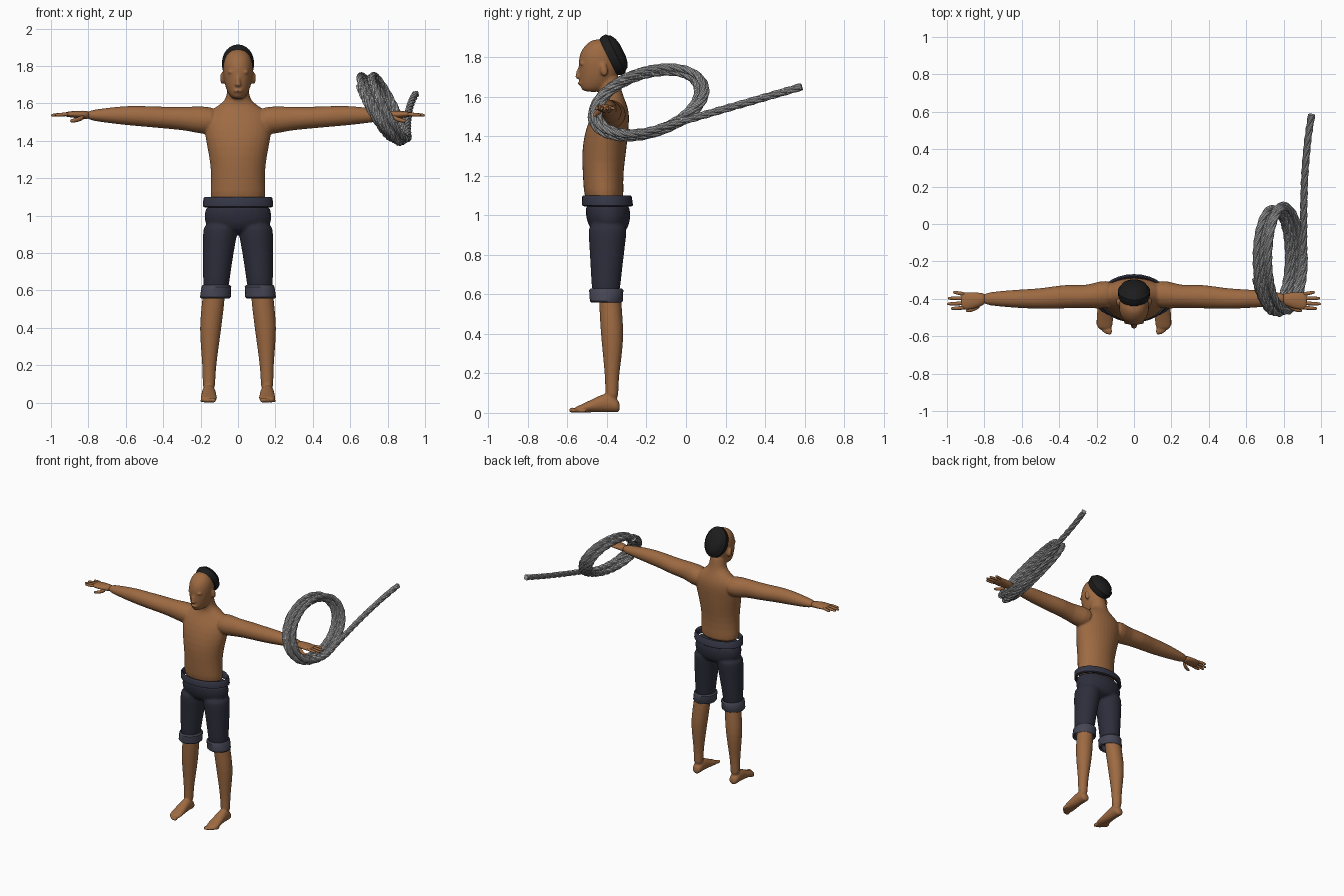
import bpy, bmesh
from math import sin, cos, pi, radians
from mathutils import Vector, Matrix

if "Cube" in bpy.data.objects:
    bpy.data.objects.remove(bpy.data.objects["Cube"])


def material(name, rgb):
    m = bpy.data.materials.new(name)
    m.use_nodes = True
    m.diffuse_color = (*rgb, 1)
    m.node_tree.nodes["Principled BSDF"].inputs["Base Color"].default_value = (*rgb, 1)
    m.node_tree.nodes["Principled BSDF"].inputs["Roughness"].default_value = 0.8
    return m


SKIN = material("skin brown", (0.34, 0.145, 0.055))
CLOTH = material("trouser navy", (0.027, 0.027, 0.045))
BAND = material("waistband navy", (0.035, 0.037, 0.06))
CUFF = material("cuff slate", (0.06, 0.06, 0.09))
HAIR = material("hair black", (0.012, 0.012, 0.012))
ROPE = material("rope grey", (0.36, 0.36, 0.36))


def loft(bm, rings, n=16, closed=False):
    """Skin rings of (centre, half axis a, half axis b) and cap the ends."""
    loops = []
    for c, a, b in rings:
        c, a, b = Vector(c), Vector(a), Vector(b)
        loops.append([bm.verts.new(c + a * cos(2 * pi * i / n) + b * sin(2 * pi * i / n))
                      for i in range(n)])
    pairs = list(zip(loops, loops[1:]))
    if closed:
        pairs.append((loops[-1], loops[0]))
    else:
        bm.faces.new(loops[0])
        bm.faces.new(loops[-1])
    for lo, hi in pairs:
        for i in range(n):
            j = (i + 1) % n
            bm.faces.new((lo[i], lo[j], hi[j], hi[i]))


def upright(rows, s=1):
    """Rows of z, x low, x high, y front, y back."""
    return [((s * (x0 + x1) / 2, (y0 + y1) / 2, z), ((x1 - x0) / 2, 0, 0), (0, (y1 - y0) / 2, 0))
            for z, x0, x1, y0, y1 in rows]


def sideways(rows, s=1):
    """Rows of x, y front, y back, z low, z high."""
    return [((s * x, (y0 + y1) / 2, (z0 + z1) / 2), (0, (y1 - y0) / 2, 0), (0, 0, (z1 - z0) / 2))
            for x, y0, y1, z0, z1 in rows]


def ball(bm, centre, radii, tilt=0):
    m = (Matrix.Translation(centre) @ Matrix.Rotation(radians(tilt), 4, 'X')
         @ Matrix.Diagonal((*radii, 1)))
    bmesh.ops.create_uvsphere(bm, u_segments=16, v_segments=10, radius=1, matrix=m)


def finish(name, bm, mat, subdivide=0, voxel=0, angle=None):
    bmesh.ops.recalc_face_normals(bm, faces=bm.faces)
    mesh = bpy.data.meshes.new(name)
    bm.to_mesh(mesh)
    bm.free()
    mesh.materials.append(mat)
    obj = bpy.data.objects.new(name, mesh)
    bpy.context.collection.objects.link(obj)
    for p in mesh.polygons:
        p.use_smooth = True
    if subdivide:
        mod = obj.modifiers.new("Round", 'SUBSURF')
        mod.levels = mod.render_levels = subdivide
    if voxel:
        mod = obj.modifiers.new("Fuse", 'REMESH')
        mod.mode, mod.voxel_size, mod.use_smooth_shade = 'VOXEL', voxel, True
        mod = obj.modifiers.new("Soften", 'SMOOTH')
        mod.factor, mod.iterations = 0.5, 4
    if angle:
        bpy.ops.object.select_all(action='DESELECT')
        obj.select_set(True)
        bpy.context.view_layer.objects.active = obj
        bpy.ops.object.shade_smooth_by_angle(angle=radians(angle))
    return obj


# Upper body: torso and neck, head, arms fused into one skin
bm = bmesh.new()
torso = [(1.06, .155, -.51, -.31), (1.12, .15, -.52, -.315), (1.22, .145, -.525, -.315),
         (1.32, .157, -.53, -.30), (1.42, .18, -.515, -.29), (1.50, .187, -.485, -.283),
         (1.55, .168, -.455, -.293), (1.59, .105, -.435, -.31), (1.62, .066, -.44, -.322),
         (1.66, .06, -.45, -.33), (1.73, .056, -.45, -.34)]
head = [(1.622, .028, -.52, -.42), (1.645, .05, -.537, -.38), (1.69, .07, -.542, -.345),
        (1.74, .081, -.543, -.335), (1.79, .084, -.547, -.335), (1.84, .076, -.53, -.355),
        (1.875, .052, -.495, -.39), (1.89, .022, -.465, -.42)]
for rows in (torso, head):
    loft(bm, upright([(z, -w, w, f, b) for z, w, f, b in rows]))
ball(bm, (0, -.545, 1.72), (.011, .012, .034), -14)
ball(bm, (0, -.547, 1.702), (.018, .014, .011))
ball(bm, (0, -.535, 1.668), (.026, .013, .009))
arm = [(.10, -.45, -.30, 1.44, 1.577), (.18, -.455, -.30, 1.43, 1.587), (.26, -.45, -.332, 1.452, 1.584),
       (.36, -.452, -.318, 1.462, 1.582), (.48, -.456, -.343, 1.473, 1.587),
       (.60, -.452, -.348, 1.483, 1.59), (.72, -.442, -.358, 1.498, 1.574), (.82, -.432, -.368, 1.513, 1.562)]
for s in (1, -1):
    loft(bm, sideways(arm, s))
    ball(bm, (s * .035, -.527, 1.768), (.026, .012, .007))
    ball(bm, (s * .084, -.415, 1.735), (.012, .02, .034), 10)
finish("upper_body", bm, SKIN, subdivide=1, voxel=.007)

# Hair: a tilted cap with a raised rim on the back of the head
bm = bmesh.new()
out, along = Vector((0, .89, .45)), Vector((0, -.45, .89))
cap = [(-.03, .92), (-.01, 1), (.012, 1), (.02, .9), (.034, .82), (.046, .6), (.053, .3)]
loft(bm, [(Vector((0, -.367, 1.812)) + out * d, (.086 * k, 0, 0), along * .11 * k) for d, k in cap], n=24)
finish("hair_cap", bm, HAIR, angle=40)

# Trousers: hips and both legs fused
trouser = [(.58, .05, .188, -.475, -.335), (.65, .045, .188, -.48, -.33), (.80, .022, .19, -.488, -.312),
           (.90, .003, .19, -.495, -.30), (.97, -.01, .188, -.50, -.29)]
bm = bmesh.new()
loft(bm, upright([(.90, -.12, .12, -.46, -.31), (.95, -.182, .182, -.50, -.285),
                  (1.0, -.186, .186, -.51, -.276), (1.08, -.175, .175, -.515, -.285)]))
for s in (1, -1):
    loft(bm, upright(trouser, s))
finish("trousers", bm, CLOTH, subdivide=1, voxel=.009)

# Waistband: a closed hollow hoop
bm = bmesh.new()
loft(bm, upright([(1.045, -.178, .178, -.515, -.275), (1.05, -.188, .188, -.525, -.268),
                  (1.092, -.185, .185, -.526, -.274), (1.10, -.178, .178, -.52, -.28),
                  (1.085, -.165, .165, -.51, -.292), (1.05, -.165, .165, -.51, -.292)]),
     n=28, closed=True)
finish("waistband", bm, BAND, angle=40)

shin = [(.06, .122, .188, -.41, -.34), (.12, .121, .19, -.408, -.342), (.20, .116, .191, -.412, -.337),
        (.30, .102, .2, -.422, -.322), (.40, .088, .206, -.432, -.314), (.48, .078, .2, -.437, -.32),
        (.55, .07, .192, -.44, -.324), (.64, .065, .185, -.445, -.335)]
foot = [(-.333, .025, .05), (-.355, .036, .075), (-.40, .037, .105), (-.45, .04, .08),
        (-.50, .045, .055), (-.54, .045, .036), (-.565, .036, .026)]
fingers = [(-.375, -.365, .968), (-.398, -.397, .995), (-.423, -.427, 1.0), (-.447, -.452, .98)]
for s, side in ((1, "left"), (-1, "right")):
    # Turned-up cuff
    bm = bmesh.new()
    loft(bm, upright([(.558, .045, .198, -.478, -.325), (.565, .038, .203, -.486, -.32),
                      (.62, .036, .195, -.49, -.317), (.63, .045, .188, -.482, -.325),
                      (.62, .055, .18, -.47, -.335), (.565, .055, .188, -.468, -.335)], s),
         n=20, closed=True)
    finish(side + "_cuff", bm, CUFF, angle=40)

    # Bare lower leg with foot and toes
    bm = bmesh.new()
    loft(bm, upright(shin, s))
    loft(bm, [((s * .156, y, h / 2 + .002), (w, 0, 0), (0, 0, h / 2)) for y, w, h in foot])
    for i in range(5):
        size = .014 - .0014 * i
        ball(bm, (s * (.129 + .0165 * i), -.573 + .003 * i * i, size), (size * .85, .022, size))
    finish(side + "_lower_leg", bm, SKIN, subdivide=1, voxel=.006)

    # Hand: palm, fingers and thumb
    bm = bmesh.new()
    loft(bm, sideways([(.79, -.43, -.37, 1.513, 1.562), (.83, -.445, -.366, 1.517, 1.562),
                       (.87, -.459, -.362, 1.522, 1.562), (.915, -.46, -.364, 1.527, 1.556),
                       (.925, -.45, -.37, 1.532, 1.552)], s), n=12)
    for y0, y1, tip in fingers:
        rows = [(.90, y0, .012), (.94, (y0 + y1) / 2, .011), (tip - .012, y1, .0095), (tip, y1, .006)]
        loft(bm, [((s * x, y, 1.543 - (x - .9) * .06), (0, r, 0), (0, 0, r)) for x, y, r in rows], n=8)
    thumb = [(.82, -.432, 1.53, .016), (.85, -.452, 1.515, .014), (.88, -.462, 1.508, .012),
             (.90, -.464, 1.506, .007)]
    loft(bm, [((s * x, y, z), (0, r, 0), (0, 0, r)) for x, y, z, r in thumb], n=8)
    finish(side + "_hand", bm, SKIN, subdivide=1)

# Rope: coiled path with a loose tail, swept with a twisted four-lobed section
path = []
start, end, step = radians(112), 6 * 2 * pi - radians(75), .05
count = int((end - start) / step)
for i in range(count + 1):
    t, f = start + (end - start) * i / count, i / count
    k = 1.0 + .075 * cos(2.4 * t / (2 * pi) * 2)
    path.append(Vector((.785 - .09 * k * sin(t) - .05 + .09 * f,
                        -.19 + .27 * k * cos(t),
                        1.57 + k * (.155 * sin(t) + .06 * cos(t)))))
last, goal = path[-1].copy(), Vector((.95, .585, 1.65))
for i in range(1, 61):
    f = i / 60
    p = last.lerp(goal, f)
    p.x = last.x + (goal.x - last.x) * f ** 3
    path.append(p)
bm = bmesh.new()
normal, length, loops, lobes = Vector((.87, 0, .5)), 0, [], 16
for i, p in enumerate(path):
    a, b = path[max(i - 1, 0)], path[min(i + 1, len(path) - 1)]
    tangent = (b - a).normalized()
    u = tangent.cross(normal).normalized()
    v = tangent.cross(u)
    length += (p - a).length
    ring = []
    for j in range(lobes):
        q = 2 * pi * j / lobes
        r = .0205 * (.74 + .26 * abs(sin(2 * q)))
        w = q + length * 2 * pi / .24
        ring.append(bm.verts.new(p + u * r * cos(w) + v * r * sin(w)))
    loops.append(ring)
for lo, hi in zip(loops, loops[1:]):
    for j in range(lobes):
        m = (j + 1) % lobes
        bm.faces.new((lo[j], lo[m], hi[m], hi[j]))
bm.faces.new(loops[0])
bm.faces.new(loops[-1])
finish("rope_coil", bm, ROPE, angle=40)
